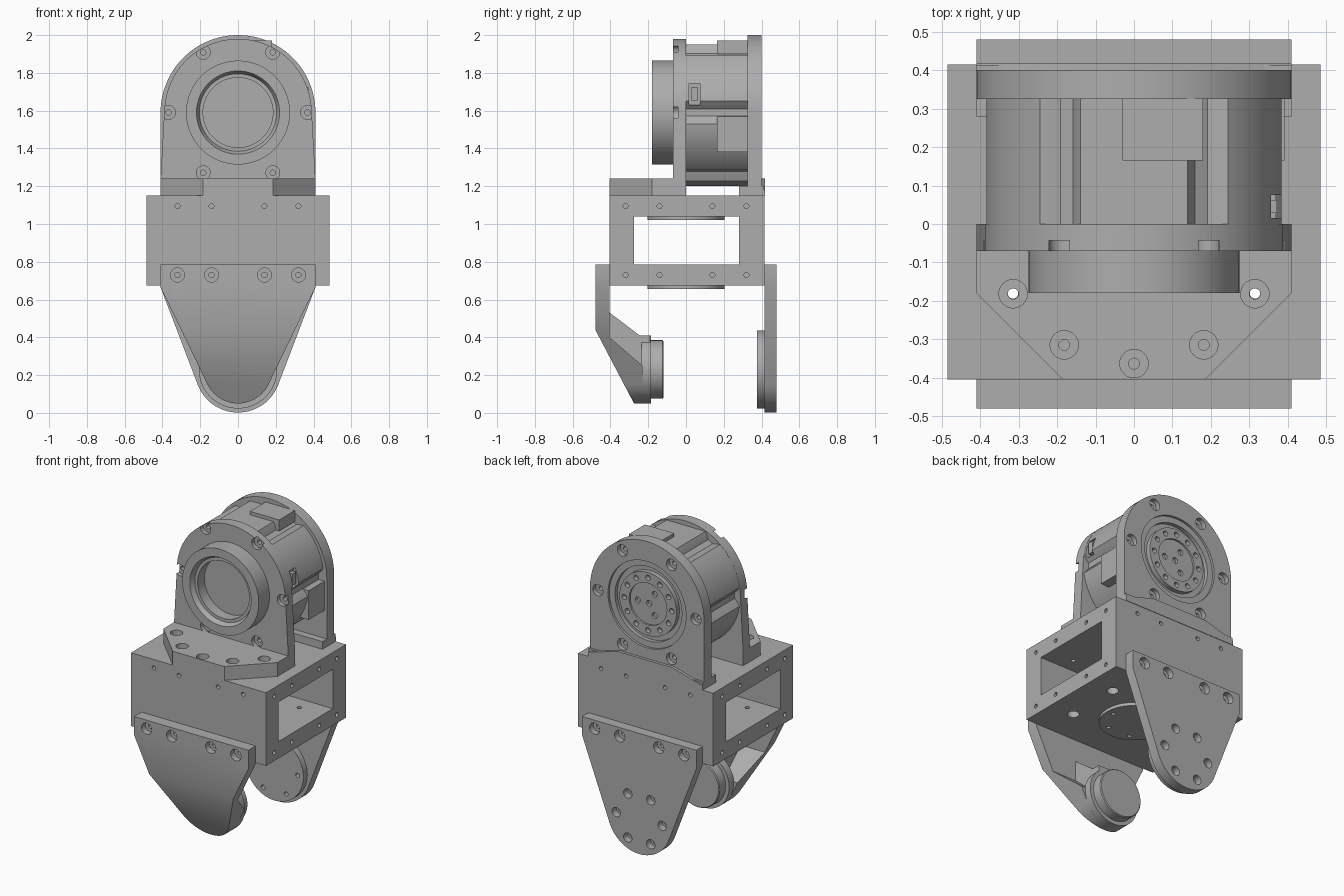
import bpy, bmesh
from math import sin, cos, pi, atan2, acos, hypot, radians
from mathutils import Vector

cube = bpy.data.objects.get("Cube")
if cube:
    bpy.data.objects.remove(cube, do_unlink=True)

GREY = (0.42, 0.42, 0.42, 1)
mat = bpy.data.materials.new("machined grey")
mat.use_nodes = True
mat.diffuse_color = GREY
mat.node_tree.nodes["Principled BSDF"].inputs["Base Color"].default_value = GREY

X, Y, Z = Vector((1, 0, 0)), Vector((0, 1, 0)), Vector((0, 0, 1))
MOTOR_Z, PIVOT_Z = 1.59, 0.23


def lathe(bm, profile, centre, axis, n=24):
    """Solid of revolution from (radius, distance) points, capped at both ends."""
    u = Z if axis.z == 0 else X
    v = axis.cross(u)
    rings = [[bm.verts.new(Vector(centre) + axis * t + r * (u * cos(a) + v * sin(a)))
              for a in (2 * pi * i / n for i in range(n))] for r, t in profile]
    bm.faces.new(rings[0])
    bm.faces.new(rings[-1])
    for p, q in zip(rings, rings[1:]):
        for i in range(n):
            j = (i + 1) % n
            bm.faces.new((p[i], p[j], q[j], q[i]))


def prism(bm, points, axis, a, b):
    """Outline extruded along an axis from a to b."""
    u = Y if axis == X else X
    v = Y if axis == Z else Z
    ends = [[bm.verts.new(u * p + v * q + axis * t) for p, q in points] for t in (a, b)]
    bm.faces.new(ends[0])
    bm.faces.new(ends[1])
    for i in range(len(points)):
        j = (i + 1) % len(points)
        bm.faces.new((ends[0][i], ends[0][j], ends[1][j], ends[1][i]))


def box(bm, x0, x1, y0, y1, z0, z1):
    prism(bm, [(x0, z0), (x1, z0), (x1, z1), (x0, z1)], Y, y0, y1)


def finish(bm, name):
    bmesh.ops.recalc_face_normals(bm, faces=bm.faces)
    mesh = bpy.data.meshes.new(name)
    bm.to_mesh(mesh)
    bm.free()
    obj = bpy.data.objects.new(name, mesh)
    bpy.context.collection.objects.link(obj)
    return obj


def make(name, builder, *args):
    bm = bmesh.new()
    builder(bm, *args)
    return finish(bm, name)


def carve(obj, bm, operation="DIFFERENCE"):
    """Apply a boolean with a temporary tool mesh."""
    tool = finish(bm, "tool")
    mod = obj.modifiers.new("carve", "BOOLEAN")
    mod.operation, mod.solver, mod.object = operation, "EXACT", tool
    bpy.context.view_layer.update()
    result = bpy.data.meshes.new_from_object(obj.evaluated_get(bpy.context.evaluated_depsgraph_get()))
    obj.modifiers.clear()
    obj.data = result
    bpy.data.objects.remove(tool, do_unlink=True)


def bore(bm, centre, axis, head, depth, small, length):
    lathe(bm, [(head, -0.02), (head, depth), (small, depth), (small, length)], centre, axis)


def drill(bm, centre, axis, radius, length):
    lathe(bm, [(radius, -0.02), (radius, length)], centre, axis, 16)


def tongue(px, pz, cz, r, z_end):
    """Bracket outline: straight base joined by tangents to a round end."""
    s = 1 if cz > pz else -1
    start = atan2((pz - cz) * s, px) + acos(min(1, r / hypot(px, pz - cz)))
    arc = [start + (pi - 2 * start) * i / 48 for i in range(49)]
    return ([(px, z_end), (px, pz)] + [(r * cos(a), cz + s * r * sin(a)) for a in arc]
            + [(-px, pz), (-px, z_end)])


def circle_points(r, n, cz):
    return [(r * cos(2 * pi * i / n), cz + r * sin(2 * pi * i / n)) for i in range(n)]


ROW = (-0.32, -0.14, 0.14, 0.32)
FLANGE = [(0.363 * cos(radians(a)), 0.363 * sin(radians(a))) for a in (-30, -60, -90, -120, -150)]

# central box tube with its screw holes
frame = make("box_frame", box, -0.485, 0.485, -0.405, 0.415, 0.675, 1.15)
bm = bmesh.new()
box(bm, -0.6, 0.6, -0.275, 0.28, 0.785, 1.04)
carve(frame, bm)
bm = bmesh.new()
for p in ROW:
    for side in (-1, 1):
        for z in (0.73, 1.095):
            drill(bm, (side * 0.485, p, z), -side * X, 0.013, 0.04)
    drill(bm, (p, -0.405, 1.095), Y, 0.013, 0.04)
    drill(bm, (p, 0.415, 1.095), -Y, 0.013, 0.04)
for x in (-0.315, 0.315):
    for y in (-0.18, 0.18):
        bore(bm, (x, y, 0.675), Z, 0.036, 0.05, 0.014, 0.2)
    drill(bm, (x, -0.18, 1.15), -Z, 0.014, 0.2)
carve(frame, bm)

# round pads below the floor and ceiling of the box
for name, z in (("lower_pad", 0.655), ("upper_pad", 1.02)):
    pad = make(name, lathe, [(0.205, 0), (0.205, 0.025)], (0, 0, z), Z, 64)
    bm = bmesh.new()
    for x, y in circle_points(0.16, 6, 0):
        drill(bm, (x, y, z), Z, 0.012, 0.015)
    carve(pad, bm)

# front motor bracket: upright and bolted flange
upright = make("front_upright", prism, tongue(0.41, 1.24, MOTOR_Z, 0.39, 1.15), Y, -0.07, 0)
bm = bmesh.new()
for x, z in circle_points(0.368, 6, MOTOR_Z):
    bore(bm, (x, -0.07, z), Y, 0.037, 0.027, 0.014, 0.06)
carve(upright, bm)
flange = make("front_flange", prism, [(-0.41, -0.06), (-0.41, -0.18), (-0.185, -0.405),
              (0.185, -0.405), (0.41, -0.18), (0.41, -0.06)], Z, 1.15, 1.24)
bm = bmesh.new()
for x, y in FLANGE:
    bore(bm, (x, y, 1.24), -Z, 0.037, 0.04, 0.014, 0.12)
carve(flange, bm)

# front bearing ring with stepped bore
make("front_ring", lathe, [(0.275, 0.11), (0.275, 0), (0.22, 0), (0.205, 0.03), (0.185, 0.03),
     (0.185, 0.1)], (0, -0.18, MOTOR_Z), Y, 96)

# motor body with screw grooves and a flattened top
outline = []
for deg in range(0, 360, 3):
    off = min(deg % 60, 60 - deg % 60)
    r = 0.35 if off < 5 else 0.37 if off < 8 else 0.389
    outline.append((r * cos(radians(deg)), MOTOR_Z + min(0.36, r * sin(radians(deg)))))
body = make("motor_body", prism, outline, Y, -0.002, 0.327)
bm = bmesh.new()
box(bm, 0.345, 0.45, 0.015, 0.075, 1.63, 1.745)
carve(body, bm)
make("side_connector", box, 0.33, 0.372, 0.028, 0.062, 1.65, 1.725)
make("top_cover", box, -0.03, 0.18, 0.165, 0.327, 1.9, 1.972)
make("side_cover", box, 0.33, 0.392, 0.165, 0.327, 1.38, 1.57)

# rear motor bracket: upright with recessed output face
rear = make("rear_upright", prism, tongue(0.41, 1.2, MOTOR_Z, 0.41, 1.15), Y, 0.325, 0.4)
bm = bmesh.new()
lathe(bm, [(0.28, -0.02), (0.28, 0.015), (0.24, 0.015), (0.24, 0.04), (0.205, 0.04),
           (0.205, 0.01), (0.135, 0.01), (0.135, 0.022)], (0, 0.4, MOTOR_Z), -Y, 96)
for x, z in circle_points(0.352, 6, MOTOR_Z):
    bore(bm, (x, 0.4, z), -Y, 0.037, 0.03, 0.014, 0.06)
carve(rear, bm)
bm = bmesh.new()
for x, z in circle_points(0.17, 12, MOTOR_Z):
    drill(bm, (x, 0.4, z), -Y, 0.017, 0.04)
for x, z in circle_points(0.08, 3, MOTOR_Z) + [(0, MOTOR_Z)]:
    drill(bm, (x, 0.4, z), -Y, 0.019, 0.04)
carve(rear, bm)
make("rear_foot", box, -0.41, 0.41, 0.28, 0.414, 1.15, 1.2)
make("rear_lip", prism, [(-0.41, 1.15), (0.41, 1.15), (0.41, 1.18), (0.195, 1.24),
     (-0.195, 1.24), (-0.41, 1.18)], Y, 0.39, 0.418)

# front lower arm: tapered outline trimmed to a cranked side profile
arm = make("front_arm", prism, tongue(0.41, 0.665, PIVOT_Z, 0.18, 0.785), Y, -0.5, -0.1)
bm = bmesh.new()
prism(bm, [(-0.48, 0.8), (-0.405, 0.8), (-0.405, 0.4), (-0.23, 0.25), (-0.23, 0.04),
           (-0.27, 0.04), (-0.48, 0.44)], X, -0.6, 0.6)
carve(arm, bm, "INTERSECT")
bm = bmesh.new()
for x in ROW:
    bore(bm, (x, -0.48, 0.73), Y, 0.037, 0.04, 0.014, 0.07)
carve(arm, bm)
make("arm_rib", prism, [(-0.41, 0.535), (-0.245, 0.41), (-0.19, 0.41), (-0.19, 0.25),
     (-0.3, 0.25), (-0.41, 0.35)], X, -0.11, 0.11)
make("arm_boss", lathe, [(0.18, 0), (0.18, 0.05)], (0, -0.235, PIVOT_Z), Y, 64)
make("arm_pivot", lathe, [(0.155, 0), (0.155, 0.062), (0.15, 0.067)], (0, -0.187, PIVOT_Z), Y, 64)

# rear lower plate and its inner pivot disc
plate = make("rear_arm", prism, tongue(0.41, 0.665, PIVOT_Z, 0.228, 0.785), Y, 0.415, 0.48)
disc = make("rear_pivot", lathe, [(0.207, 0), (0.207, 0.042)], (0, 0.375, PIVOT_Z), Y, 64)
for part in (plate, disc):
    bm = bmesh.new()
    for x, z in circle_points(0.165, 6, PIVOT_Z):
        bore(bm, (x, 0.48, z), -Y, 0.03, 0.045, 0.014, 0.14)
    if part == plate:
        for x in ROW:
            bore(bm, (x, 0.48, 0.73), -Y, 0.037, 0.04, 0.014, 0.06)
    carve(part, bm)

# one finish for every part
for obj in bpy.context.collection.objects:
    obj.select_set(obj.type == "MESH")
    if obj.type == "MESH":
        obj.data.materials.clear()
        obj.data.materials.append(mat)
        bpy.context.view_layer.objects.active = obj
bpy.ops.object.shade_smooth_by_angle(angle=radians(30))
